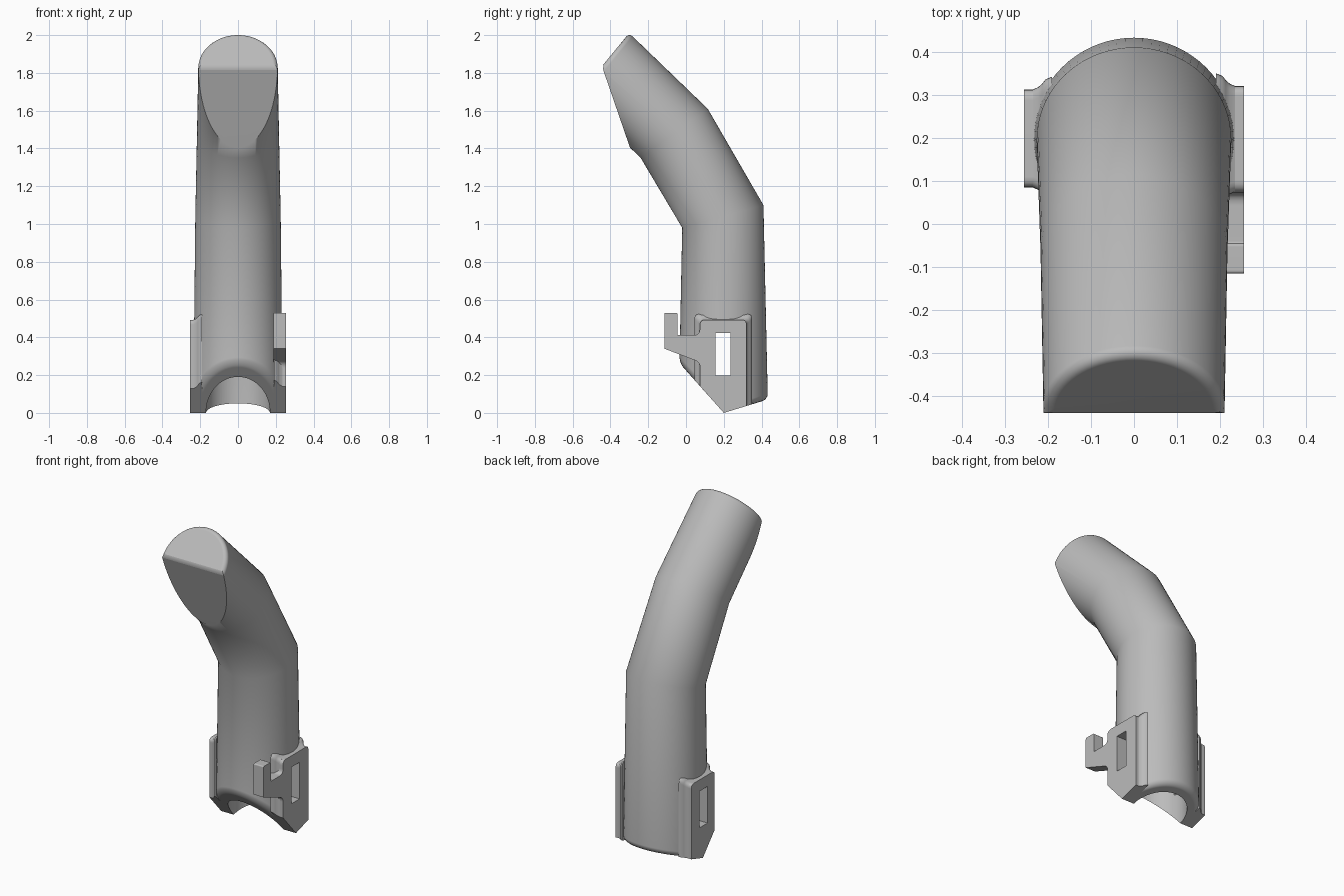
import bpy, bmesh, math
from mathutils import Vector

old = bpy.data.objects.get("Cube")
if old:
    bpy.data.objects.remove(old)

grey = bpy.data.materials.new("plain grey")
grey.use_nodes = True
grey.diffuse_color = (0.5, 0.5, 0.5, 1)
grey.node_tree.nodes["Principled BSDF"].inputs["Base Color"].default_value = (0.5, 0.5, 0.5, 1)


def make_object(name, bm):
    bmesh.ops.recalc_face_normals(bm, faces=bm.faces)
    mesh = bpy.data.meshes.new(name)
    bm.to_mesh(mesh)
    bm.free()
    mesh.materials.append(grey)
    ob = bpy.data.objects.new(name, mesh)
    bpy.context.collection.objects.link(ob)
    return ob


def loft(rings):
    """Closed skin through rings of equal point count."""
    bm = bmesh.new()
    loops = [[bm.verts.new(p) for p in ring] for ring in rings]
    n = len(loops[0])
    for a, b in zip(loops, loops[1:]):
        for i in range(n):
            j = (i + 1) % n
            bm.faces.new((a[i], a[j], b[j], b[i]))
    bm.faces.new(loops[0][::-1])
    bm.faces.new(loops[-1])
    return bm


def activate(ob):
    bpy.ops.object.select_all(action='DESELECT')
    ob.select_set(True)
    bpy.context.view_layer.objects.active = ob


def cut(ob, cutter):
    activate(ob)
    mod = ob.modifiers.new("cut", 'BOOLEAN')
    mod.operation, mod.solver, mod.object = 'DIFFERENCE', 'EXACT', cutter
    bpy.ops.object.modifier_apply(modifier=mod.name)


def finish(ob):
    activate(ob)
    bpy.ops.object.shade_smooth_by_angle(angle=math.radians(35))
    mod = ob.modifiers.new("weighted", 'WEIGHTED_NORMAL')
    mod.keep_sharp = True


# Bent tube: front point, back point (y, z) and half width of each mitred ring
STATIONS = [((-0.042, -0.1), (0.437, -0.1), 0.238),
            ((-0.02, 0.98), (0.41, 1.10), 0.226),
            ((-0.24, 1.35), (0.115, 1.61), 0.217),
            ((-0.79, 1.88), (-0.435, 2.14), 0.207)]


def tube_rings(stations, scale, sides=72):
    rings = []
    for f, b, w in stations:
        f, b = Vector((0, *f)), Vector((0, *b))
        mid, half = (f + b) / 2, (b - f) / 2 * scale
        side = Vector((w * scale, 0, 0))
        angles = [math.tau * i / sides for i in range(sides)]
        rings.append([mid + side * math.cos(t) + half * math.sin(t) for t in angles])
    return rings


def slice_off(bm, p, q, flip, lowest=-1):
    """Trim by the plane through two (y, z) points, cap it, return its normal."""
    d = Vector((0, q[0] - p[0], q[1] - p[1])).normalized()
    n = Vector((0, -d.z, d.y)) * flip
    faces = [f for f in bm.faces if f.calc_center_median().z > lowest]
    geom = set(faces)
    for f in faces:
        geom.update(f.edges)
        geom.update(f.verts)
    bmesh.ops.bisect_plane(bm, geom=list(geom), plane_co=(0, *p), plane_no=n, clear_outer=True)
    bmesh.ops.holes_fill(bm, edges=[e for e in bm.edges if e.is_boundary], sides=0)
    bm.normal_update()
    return n


def round_caps(bm, normals, width):
    """Bevel the outlines of the caps facing along the given normals."""
    bmesh.ops.recalc_face_normals(bm, faces=bm.faces)
    bm.normal_update()
    caps = {f for f in bm.faces if len(f.verts) > 8 and any(f.normal.dot(n) > 0.999 for n in normals)}
    edges = [e for e in bm.edges if sum(f in caps for f in e.link_faces) == 1]
    bmesh.ops.bevel(bm, geom=edges, offset=width, segments=4, profile=0.5, affect='EDGES')


bm = loft(tube_rings(STATIONS, 1))
front_n = slice_off(bm, (-0.042, 0.272), (0.2, 0), -1)
back_n = slice_off(bm, (0.2, 0), (0.43, 0.07), -1)
slice_off(bm, (-0.295, 1.40), (-0.445, 1.835), 1, 1.4)
tip_n = slice_off(bm, (-0.445, 1.835), (-0.30, 2.012), 1, 1.4)
round_caps(bm, (front_n, back_n), 0.03)
round_caps(bm, (tip_n,), 0.025)
body = make_object("bent_tube", bm)

# Hollow inside of the tube
bore = make_object("bore_cutter", loft(tube_rings(STATIONS[:3], 0.715)))
cut(body, bore)


# Side plates
def rounded(corners):
    """Outline from (y, z, radius) corners."""
    out = []
    for i, (y, z, r) in enumerate(corners):
        p = Vector((y, z))
        if r == 0:
            out.append(p)
            continue
        a = p + (Vector(corners[i - 1][:2]) - p).normalized() * r
        b = p + (Vector(corners[(i + 1) % len(corners)][:2]) - p).normalized() * r
        out += [a.lerp(p, t / 5).lerp(p.lerp(b, t / 5), t / 5) for t in range(6)]
    return out


def vee(y):
    return (0.2 - y) * 1.125 if y < 0.2 else (y - 0.2) * 0.305


def plate_outline(y0, y1, grow=0):
    y0, y1, top = y0 - grow, y1 + grow, 0.493 + grow
    return [(0.2, 0, 0), (y1, vee(y1), 0), (y1, top, 0.025), (y0, top, 0.025), (y0, vee(y0), 0)]


def extrude(name, side, levels):
    """Loft outlines given as (x, corners)."""
    return make_object(name, loft([[(side * x, p.x, p.y) for p in rounded(c)] for x, c in levels]))


FLARE = [(0.19, 0.03), (0.205, 0.024), (0.213, 0.014), (0.222, 0.006), (0.235, 0)]
hook = [(0.2, 0, 0), (0.32, vee(0.32), 0), (0.32, 0.493, 0.025), (0.073, 0.493, 0.03),
        (0.073, 0.412, 0.03), (-0.045, 0.412, 0.005), (-0.045, 0.53, 0.008), (-0.115, 0.53, 0.008),
        (-0.115, 0.34, 0), (0.075, 0.268, 0.03), (0.075, vee(0.075), 0)]
plain = plate_outline(0.085, 0.312)
parts = [body,
         extrude("left_hook_plate", 1, [(0.187, hook), (0.255, hook)]),
         extrude("right_plate", -1, [(0.187, plain), (0.255, plain)])]
for name, side, y0, y1 in (("left_plate_fillet", 1, 0.075, 0.32), ("right_plate_fillet", -1, 0.085, 0.312)):
    parts.append(extrude(name, side, [(x, plate_outline(y0, y1, g)) for x, g in FLARE]))

# Strap slot through both sides
bm = bmesh.new()
bmesh.ops.create_cube(bm, size=1)
for v in bm.verts:
    v.co = (v.co.x, 0.195 + v.co.y * 0.08, 0.31 + v.co.z * 0.225)
slot = make_object("slot_cutter", bm)
for ob in parts:
    cut(ob, slot)
    finish(ob)
for cutter in (bore, slot):
    bpy.data.objects.remove(cutter)
